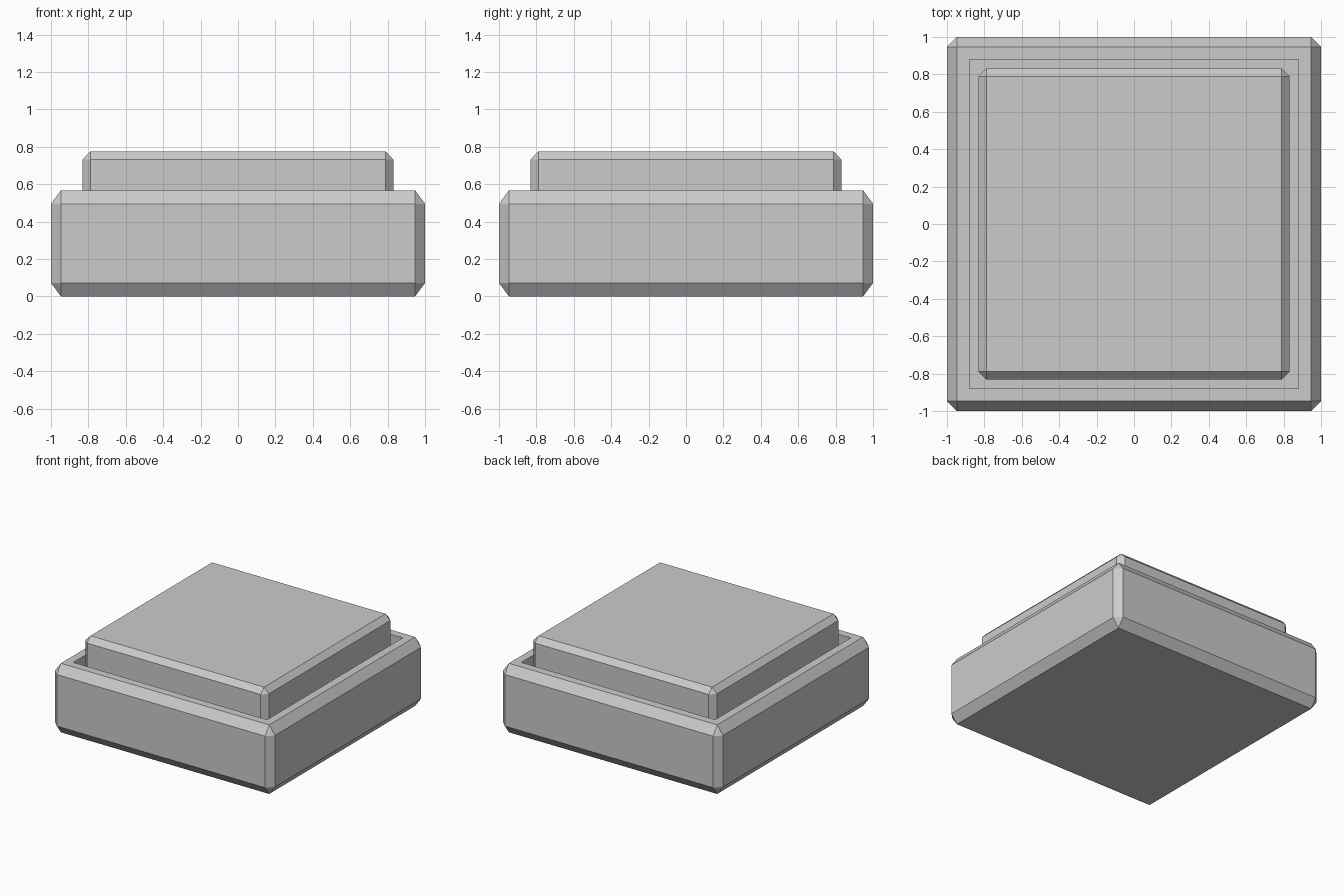
import bpy, bmesh

if "Cube" in bpy.data.objects:
    bpy.data.objects.remove(bpy.data.objects["Cube"])


def chamfered_block(name, half, z0, z1, cut_xy, cut_z, recess=None):
    """Square block with one-step chamfers; recess = (half width, floor z)."""
    bm = bmesh.new()
    bmesh.ops.create_cube(bm, size=1)
    # Bevel evenly at a temporary height, then stretch to the real height
    k = cut_z / cut_xy
    bmesh.ops.scale(bm, vec=(2 * half, 2 * half, (z1 - z0) / k), verts=bm.verts)
    bmesh.ops.bevel(bm, geom=bm.edges[:], offset=cut_xy, offset_type='OFFSET',
                    segments=1, profile=0.5, affect='EDGES')
    bmesh.ops.scale(bm, vec=(1, 1, k), verts=bm.verts)
    bmesh.ops.translate(bm, vec=(0, 0, (z0 + z1) / 2), verts=bm.verts)
    bm.normal_update()
    if recess:
        width, floor = recess
        top = max(bm.faces, key=lambda f: f.calc_center_median().z)
        bmesh.ops.inset_region(bm, faces=[top], thickness=half - cut_xy - width)
        wall = bmesh.ops.extrude_discrete_faces(bm, faces=[top])["faces"][0]
        for v in wall.verts:
            v.co.z = floor
    bmesh.ops.recalc_face_normals(bm, faces=bm.faces)
    mesh = bpy.data.meshes.new(name)
    bm.to_mesh(mesh)
    bm.free()
    obj = bpy.data.objects.new(name, mesh)
    bpy.context.collection.objects.link(obj)
    return obj


# Housing with square pocket
chamfered_block("housing", 1.0, 0.0, 0.567, 0.053, 0.072, recess=(0.853, 0.42))
# Push plate sitting in the pocket
chamfered_block("push_plate", 0.832, 0.43, 0.775, 0.043, 0.044)
